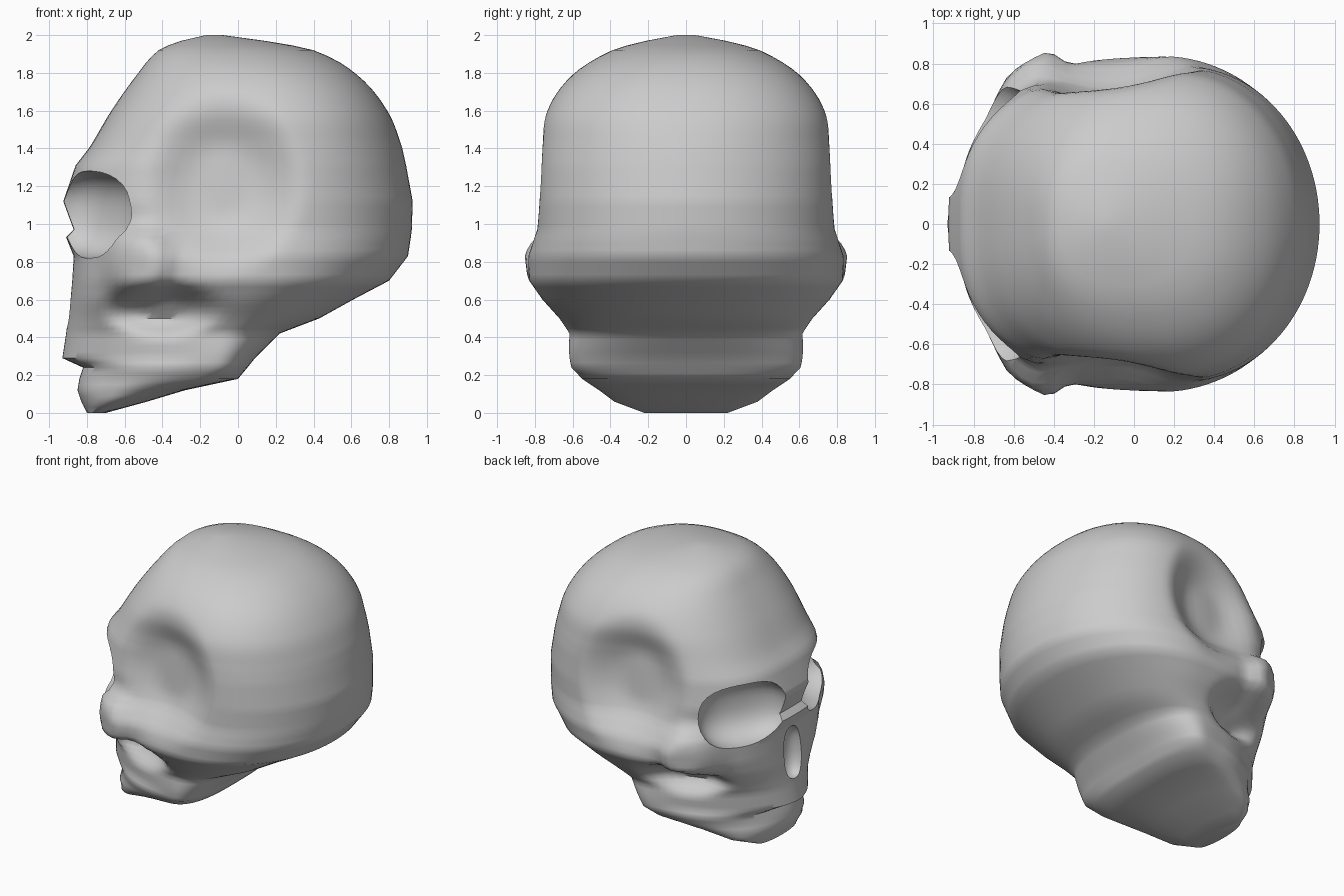
import bpy, bmesh, math
from mathutils import Vector

if "Cube" in bpy.data.objects:
    bpy.data.objects.remove(bpy.data.objects["Cube"])

# Horizontal sections: z, front x, back x, x of widest point, half width, front and back squareness
SECTIONS = [
    (0.00, -.80, -.70, -.75, .22, 2.0, 2.0),
    (0.06, -.83, -.48, -.64, .38, 2.0, 2.0),
    (0.12, -.85, -.28, -.48, .46, 2.1, 2.4),
    (0.18, -.84, 0.00, -.24, .55, 2.1, 3.0),
    (0.24, -.82, 0.05, -.16, .595, 2.2, 3.0),
    (0.29, -.93, 0.09, -.14, .60, 1.8, 2.8),
    (0.42, -.91, 0.22, -.10, .61, 1.95, 2.4),
    (0.50, -.90, 0.43, -.04, .67, 2.1, 2.2),
    (0.60, -.89, 0.61, 0.02, .76, 2.3, 2.1),
    (0.70, -.88, 0.80, 0.07, .83, 2.4, 2.1),
    (0.83, -.87, 0.90, 0.10, .84, 2.5, 2.1),
    (0.93, -.91, .915, 0.16, .81, 2.6, 2.1),
    (0.97, -.87, .92, 0.20, .795, 2.7, 2.05),
    (1.12, -.925, .925, 0.25, .785, 2.75, 2.0),
    (1.31, -.86, .89, 0.25, .775, 2.75, 2.0),
    (1.40, -.79, .87, 0.23, .77, 2.7, 2.0),
    (1.60, -.67, .79, 0.17, .735, 2.5, 2.1),
    (1.79, -.535, .63, 0.08, .60, 2.4, 2.2),
    (1.92, -.42, .40, -.02, .39, 2.3, 2.2),
    (1.97, -.30, .14, -.08, .21, 2.1, 2.0),
    (2.00, -.17, -.08, -.12, .05, 2.0, 2.0),
]
# Soft pushes on both sides: centre (x, z), radii (x, z), sideways amount, edge hardness
PUSHES = [
    ((-.08, 1.22), (.45, .52), -.13, 1.4),   # temple hollow
    ((-.53, .79), (.23, .26), .10, 1.6),     # cheekbone
    ((-.40, .55), (.35, .16), -.15, 1.4),    # hollow under the cheek arch
    ((-.05, .30), (.25, .20), .02, 1.0),     # jaw corner
]
SEGMENTS = 112


def smooth(t):
    t = max(0.0, min(1.0, t))
    return t * t * (3 - 2 * t)


def blend(i, t):
    """Section between i and i + 1: straight in the face, curved over the crown."""
    p, q = SECTIONS[i], SECTIONS[i + 1]
    if p[0] < 1.39 or i + 2 >= len(SECTIONS):
        return [a + (b - a) * t for a, b in zip(p, q)]
    o, r = SECTIONS[i - 1], SECTIONS[i + 2]
    h = q[0] - p[0]
    out = []
    for a0, a, b, b1 in zip(o, p, q, r):
        m0 = (b - a0) / (q[0] - o[0]) * h
        m1 = (b1 - a) / (r[0] - p[0]) * h
        out.append((2*t**3 - 3*t**2 + 1) * a + (t**3 - 2*t**2 + t) * m0
                   + (3*t**2 - 2*t**3) * b + (t**3 - t**2) * m1)
    return out


def section_point(s, k):
    z, front, back, mid, width, nf, nb = s
    a = 2 * math.pi * k / SEGMENTS
    c, sn = math.cos(a), math.sin(a)
    n = nb if c >= 0 else nf
    reach = back - mid if c >= 0 else mid - front
    # Squared ellipse, stepped evenly by direction
    c, sn = c * reach, sn * width
    size = (abs(c / reach) ** n + abs(sn / width) ** n) ** (-1 / n)
    x, y = mid + c * size, sn * size
    shift = 0
    for (cx, cz), (rx, rz), amount, hard in PUSHES:
        d = math.hypot((x - cx) / rx, (z - cz) / rz)
        shift += amount * smooth((1 - d) * hard)
    return Vector((x, y + shift * max(-1, min(1, y / .4)), z))


def rounded_block(name, location, radii, turn=0):
    """Ball squared off slightly, used as a cutter."""
    bpy.ops.mesh.primitive_uv_sphere_add(segments=32, ring_count=18, radius=1,
                                         location=location, rotation=(0, 0, turn))
    ob = bpy.context.object
    ob.name = name
    for v in ob.data.vertices:
        v.co /= sum(abs(u) ** 2.5 for u in v.co) ** (1 / 2.5)
    ob.scale = radii
    ob.hide_render = True
    return ob


# Skull body lofted through the sections
bm = bmesh.new()
rows = []
for i in range(len(SECTIONS) - 1):
    steps = max(1, round((SECTIONS[i + 1][0] - SECTIONS[i][0]) / .03))
    rows += [blend(i, j / steps) for j in range(steps)]
rows.append(SECTIONS[-1])
rings = [[bm.verts.new(section_point(s, k)) for k in range(SEGMENTS)] for s in rows]
for r0, r1 in zip(rings, rings[1:]):
    for k in range(SEGMENTS):
        n = (k + 1) % SEGMENTS
        bm.faces.new((r0[k], r0[n], r1[n], r1[k]))
bm.faces.new(rings[0][::-1])
bm.faces.new(rings[-1])
bmesh.ops.recalc_face_normals(bm, faces=bm.faces)
mesh = bpy.data.meshes.new("skull")
bm.to_mesh(mesh)
bm.free()
skull = bpy.data.objects.new("skull", mesh)
bpy.context.collection.objects.link(skull)

# Eye sockets and nose opening
cutters = [
    rounded_block("left_socket_cutter", (-.80, .43, 1.05), (.22, .33, .23), math.radians(-38)),
    rounded_block("right_socket_cutter", (-.80, -.43, 1.05), (.22, .33, .23), math.radians(38)),
    rounded_block("nose_cutter", (-.90, 0, .64), (.10, .10, .19)),
]
bpy.context.view_layer.objects.active = skull
for cutter in cutters:
    mod = skull.modifiers.new(cutter.name, 'BOOLEAN')
    mod.operation = 'DIFFERENCE'
    mod.solver = 'EXACT'
    mod.object = cutter
    bpy.ops.object.modifier_apply(modifier=mod.name)
    bpy.data.objects.remove(cutter)

bpy.ops.object.select_all(action='DESELECT')
skull.select_set(True)
bpy.context.view_layer.objects.active = skull
bpy.ops.object.shade_smooth_by_angle(angle=math.radians(50))
